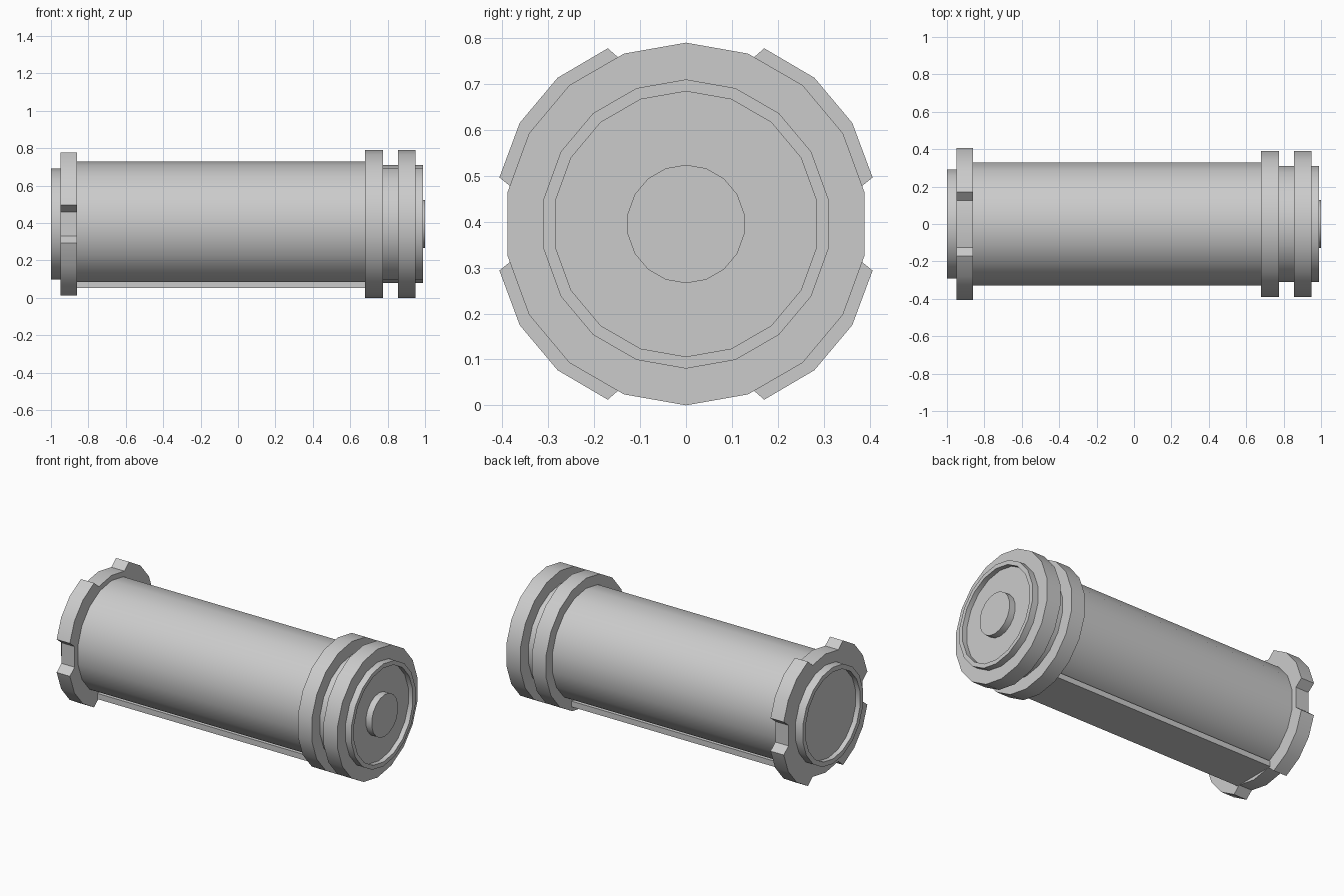
import bpy, bmesh
from math import sin, cos, radians

if "Cube" in bpy.data.objects:
    bpy.data.objects.remove(bpy.data.objects["Cube"])

AXIS = 0.395   # height of the long axis
SIDES = 18

grey = bpy.data.materials.new("plain_grey")
grey.use_nodes = True
colour = (0.6, 0.6, 0.6, 1)
grey.diffuse_color = colour
grey.node_tree.nodes["Principled BSDF"].inputs["Base Color"].default_value = colour


def finish(name, bm):
    bmesh.ops.recalc_face_normals(bm, faces=bm.faces)
    mesh = bpy.data.meshes.new(name)
    bm.to_mesh(mesh)
    bm.free()
    mesh.materials.append(grey)
    ob = bpy.data.objects.new(name, mesh)
    bpy.context.collection.objects.link(ob)
    bpy.ops.object.select_all(action='DESELECT')
    ob.select_set(True)
    bpy.context.view_layer.objects.active = ob
    bpy.ops.object.shade_smooth_by_angle(angle=radians(25))
    return ob


def loop(bm, x, polar):
    """Ring of vertices around the axis; angles run from straight up."""
    return [bm.verts.new((x, r * sin(radians(a)), AXIS + r * cos(radians(a))))
            for a, r in polar]


def skin(name, loops):
    """Join (x, polar outline) loops into a capped tube."""
    bm = bmesh.new()
    rings = [loop(bm, x, polar) for x, polar in loops]
    for a, b in zip(rings, rings[1:]):
        for i in range(len(a)):
            j = (i + 1) % len(a)
            bm.faces.new((a[i], a[j], b[j], b[i]))
    bm.faces.new(rings[0])
    bm.faces.new(rings[-1])
    return finish(name, bm)


def lathe(name, profile):
    return skin(name, [(x, [(i * 360 / SIDES, r) for i in range(SIDES)])
                       for x, r in profile])


# Main tube and the parts turned around the same axis
lathe("body_tube", [(-0.88, 0.333), (0.70, 0.333)])
lathe("inner_ring", [(0.68, 0.395), (0.775, 0.395)])
lathe("neck", [(0.76, 0.315), (0.87, 0.315)])
lathe("outer_ring", [(0.855, 0.395), (0.95, 0.395)])
lathe("button_end_lip", [(0.94, 0.315), (0.99, 0.315), (0.99, 0.289), (0.96, 0.289)])
lathe("end_button", [(0.95, 0.129), (1.0, 0.129)])
lathe("plain_end_lip", [(-0.94, 0.297), (-1.0, 0.297), (-1.0, 0.268), (-0.97, 0.268)])

# Notched flange: four lugs around a smaller ring
lug = [(20, 0.365), (24, 0.419), (41.3, 0.424), (58.7, 0.424), (76, 0.419), (80, 0.365)]
upper = [(0, 0.365)] + lug
side = upper + [(180 - a, r) for a, r in reversed(upper)]
outline = side + [(360 - a, r) for a, r in reversed(side[1:-1])]
skin("lug_flange", [(-0.95, outline), (-0.86, outline)])

# Flat rail under the tube
bm = bmesh.new()
bmesh.ops.create_cube(bm, size=1)
for v in bm.verts:
    v.co.x = 0.69 if v.co.x > 0 else -0.87
    v.co.y *= 0.28
    v.co.z = 0.087 if v.co.z > 0 else 0.052
finish("bottom_rail", bm)
